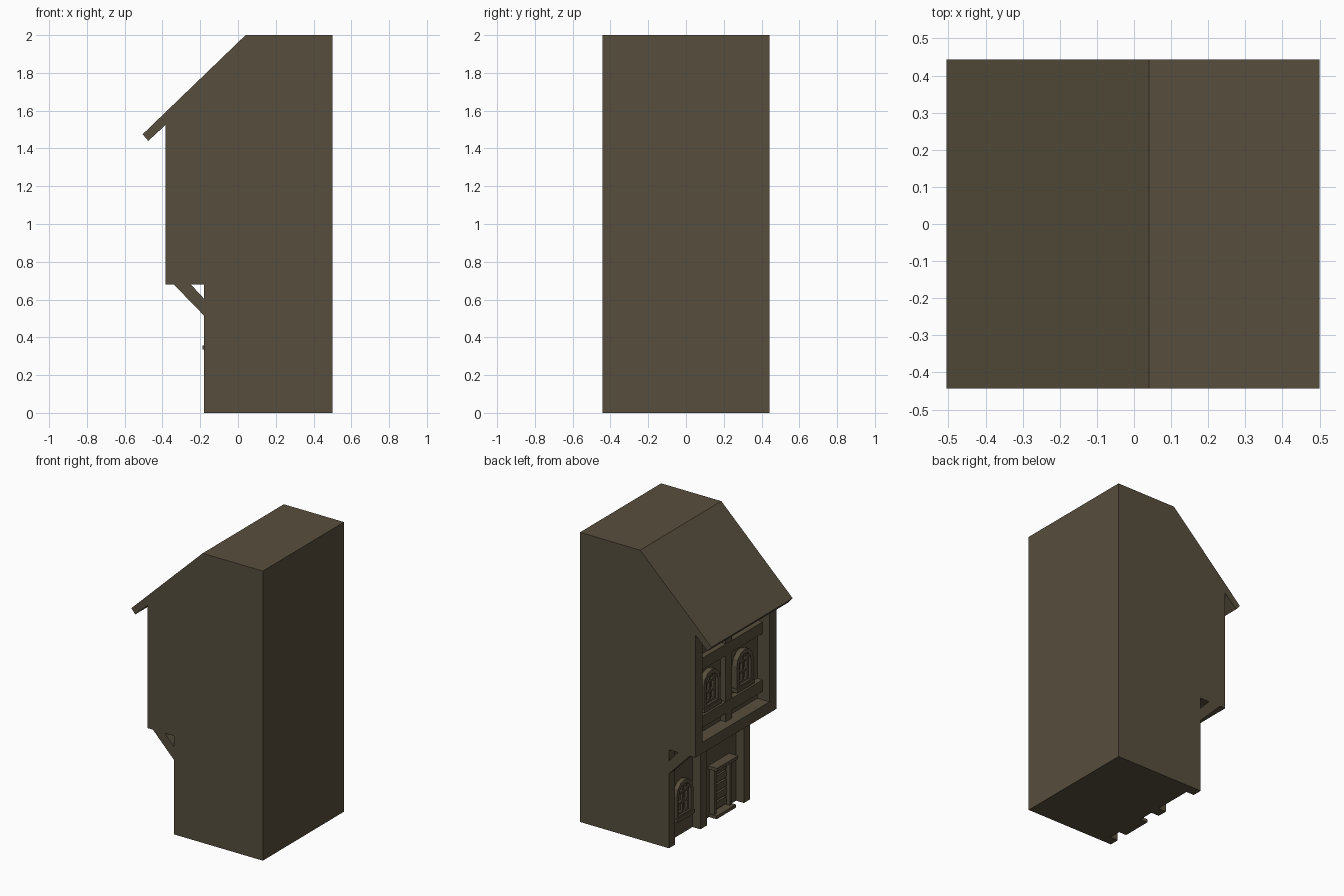
import bpy, bmesh, math

if "Cube" in bpy.data.objects:
    bpy.data.objects.remove(bpy.data.objects["Cube"])

brown = bpy.data.materials.new("dark_brown")
brown.diffuse_color = (0.095, 0.077, 0.047, 1)
brown.use_nodes = True
brown.node_tree.nodes["Principled BSDF"].inputs["Base Color"].default_value = brown.diffuse_color


def finish(name, bm):
    bmesh.ops.recalc_face_normals(bm, faces=bm.faces)
    me = bpy.data.meshes.new(name)
    bm.to_mesh(me)
    bm.free()
    me.materials.append(brown)
    ob = bpy.data.objects.new(name, me)
    bpy.context.collection.objects.link(ob)
    return ob


def prism(name, pts, y0, y1):
    """Extrude an x-z outline along y."""
    bm = bmesh.new()
    a = [bm.verts.new((x, y0, z)) for x, z in pts]
    b = [bm.verts.new((x, y1, z)) for x, z in pts]
    bm.faces.new(a)
    bm.faces.new(b)
    for i in range(len(pts)):
        j = (i + 1) % len(pts)
        bm.faces.new((a[i], a[j], b[j], b[i]))
    return finish(name, bm)


def box(name, x0, x1, y0, y1, z0, z1):
    return prism(name, [(x0, z0), (x1, z0), (x1, z1), (x0, z1)], y0, y1)


def arch(cy, z0, half, spring, rise):
    """Outline in y-z of an arched opening."""
    pts = [(cy - half, z0), (cy + half, z0)]
    n = 6
    for i in range(n + 1):
        t = math.pi * i / n
        pts.append((cy + half * math.cos(t), spring + rise * math.sin(t)))
    return pts


def window(name, cy, z0, wall, depth):
    """Arched frame ring, sill and glazing bars standing off a wall."""
    front = wall - depth
    outer = arch(cy, z0, 0.09, z0 + 0.175, 0.085)
    inner = arch(cy, z0 + 0.03, 0.063, z0 + 0.175, 0.055)
    bm = bmesh.new()
    back_x = wall + 0.005
    loops = [[bm.verts.new((x, y, z)) for y, z in pts]
             for x, pts in ((back_x, outer), (front, outer), (front, inner), (back_x, inner))]
    n = len(outer)
    for a, b in zip(loops, loops[1:] + loops[:1]):
        for i in range(n):
            j = (i + 1) % n
            bm.faces.new((a[i], a[j], b[j], b[i]))
    finish(name + "_frame", bm)
    box(name + "_sill", front - 0.008, back_x, cy - 0.095, cy + 0.095, z0 - 0.005, z0 + 0.02)
    bar = wall - depth * 0.55
    # sash border and crossing bars
    for s in (-1, 0, 1):
        c = cy + s * 0.052
        box(name + "_upright", bar, back_x, c - 0.007, c + 0.007, z0 + 0.02, z0 + (0.225 if s == 0 else 0.185))
    for h in (0.036, 0.105, 0.175):
        box(name + "_crossbar", bar, back_x, cy - 0.06, cy + 0.06, z0 + h - 0.007, z0 + h + 0.007)


# main block with sloping roof, eave and overhanging upper floor
W = 0.443
UP, LOW = -0.29, -0.12          # recessed wall planes
house = prism("house_body", [(0.5, 0), (0.5, 2), (0.04, 2), (-0.505, 1.475), (-0.475, 1.44),
                             (-0.383, 1.525), (-0.383, 0.68), (-0.18, 0.68), (-0.18, 0)], -W, W)

# sunken wall panels leave corner posts and the lower beam standing
cutters = [
    prism("upper_recess", [(-0.42, 0.757), (UP, 0.757), (UP, 1.608), (-0.42, 1.486)], -0.365, 0.365),
    box("window_bay_recess", -0.3, LOW, 0.1, 0.375, -0.1, 0.679),
    box("door_bay_recess", -0.3, LOW, -0.375, 0.03, -0.1, 0.679),
]
bpy.context.view_layer.objects.active = house
for c in cutters:
    c.hide_render = True
    m = house.modifiers.new("cut", "BOOLEAN")
    m.operation = "DIFFERENCE"
    m.solver = "EXACT"
    m.object = c
    bpy.ops.object.modifier_apply(modifier=m.name)
    bpy.data.objects.remove(c)

# upper timber framing
for z0, z1 in ((0.815, 0.895), (1.215, 1.295)):
    box("upper_rail", -0.33, UP + 0.005, -0.365, 0.365, z0, z1)
prism("upper_centre_post", [(-0.328, 0.757), (UP + 0.005, 0.757), (UP + 0.005, 1.62), (-0.328, 1.58)],
      -0.035, 0.035)

# diagonal braces below the overhang
for y0, y1 in ((0.375, W), (0.03, 0.1), (-W, -0.375)):
    prism("brace", [(-0.34, 0.68), (-0.18, 0.515), (-0.18, 0.605), (-0.25, 0.68)], y0, y1)

# windows
for s in (-1, 1):
    window("upper_window", s * 0.18, 0.915, UP, 0.035)
window("lower_window", 0.225, 0.125, LOW, 0.03)

# door with jambs, boards, hood and step
D = -0.185
for s in (-1, 1):
    box("door_jamb", -0.155, LOW + 0.005, D + s * 0.085 - 0.013, D + s * 0.085 + 0.013, 0, 0.335)
for i in range(5):
    z = 0.03 + i * 0.06
    box("door_board", -0.136, LOW + 0.005, D - 0.062, D + 0.062, z + 0.006, z + 0.054)
box("door_hood", -0.187, LOW + 0.005, D - 0.115, D + 0.115, 0.335, 0.357)
box("door_step", -0.178, LOW + 0.005, D - 0.105, D + 0.105, 0, 0.022)
